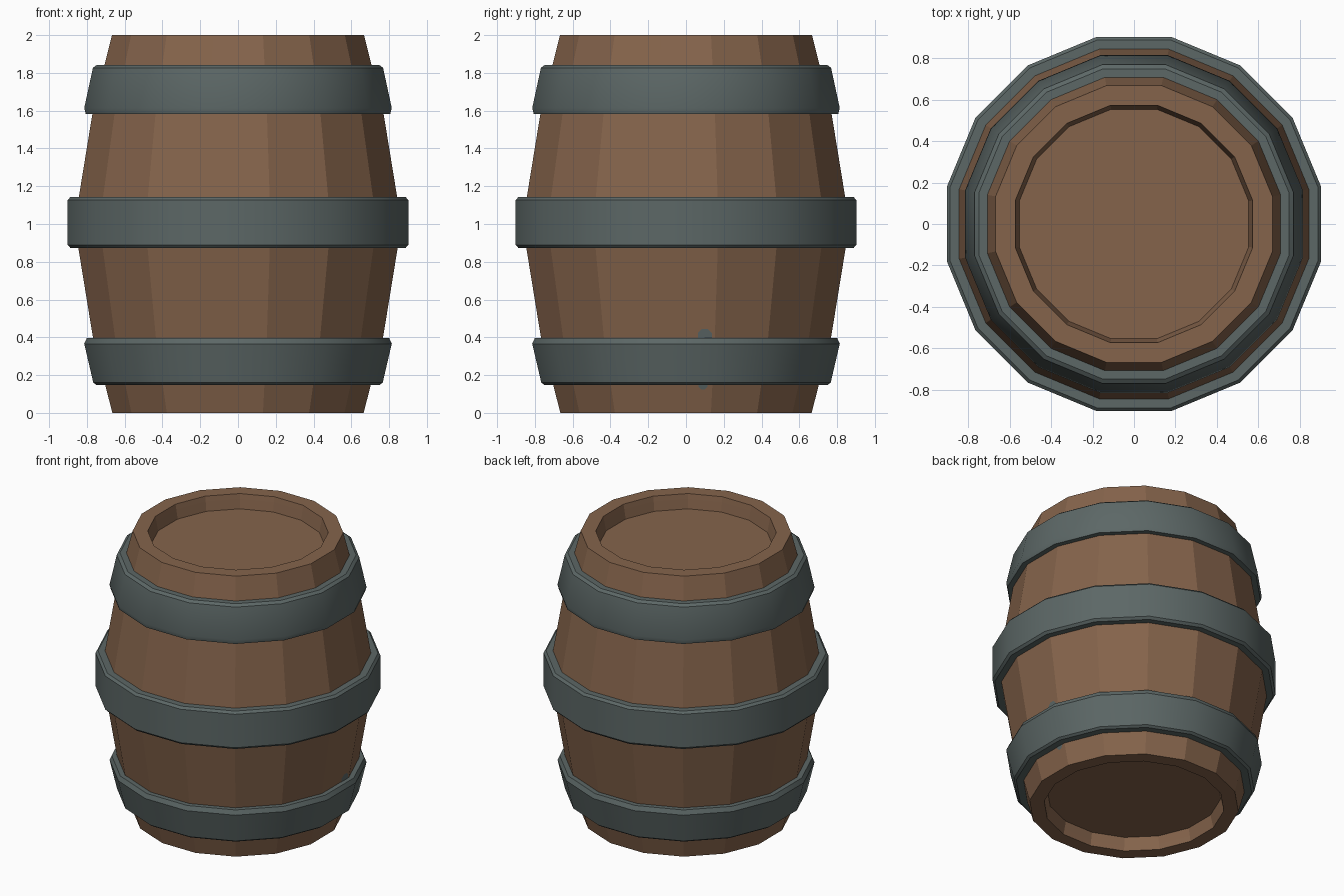
import bpy, bmesh, math

if "Cube" in bpy.data.objects:
    bpy.data.objects.remove(bpy.data.objects["Cube"], do_unlink=True)

SIDES = 16


def make_material(name, rgb):
    mat = bpy.data.materials.new(name)
    mat.use_nodes = True
    colour = (*rgb, 1.0)
    mat.diffuse_color = colour
    mat.node_tree.nodes["Principled BSDF"].inputs["Base Color"].default_value = colour
    return mat


wood = make_material("brown wood", (0.235, 0.127, 0.071))
iron = make_material("grey iron", (0.107, 0.136, 0.133))


def finish(name, bm, mat):
    bmesh.ops.recalc_face_normals(bm, faces=bm.faces)
    mesh = bpy.data.meshes.new(name)
    bm.to_mesh(mesh)
    bm.free()
    mesh.materials.append(mat)
    obj = bpy.data.objects.new(name, mesh)
    bpy.context.collection.objects.link(obj)
    return obj


def lathe(name, profile, mat, closed=False):
    """Sweep (flat radius, height) points round z; an open profile gets end caps."""
    bm = bmesh.new()
    rings = []
    for radius, z in profile:
        r = radius / math.cos(math.pi / SIDES)
        angles = [2 * math.pi * (i + 0.5) / SIDES for i in range(SIDES)]
        rings.append([bm.verts.new((r * math.cos(a), r * math.sin(a), z)) for a in angles])
    pairs = list(zip(rings, rings[1:]))
    if closed:
        pairs.append((rings[-1], rings[0]))
    else:
        bm.faces.new(rings[0])
        bm.faces.new(rings[-1])
    for low, high in pairs:
        for i in range(SIDES):
            j = (i + 1) % SIDES
            bm.faces.new((low[i], low[j], high[j], high[i]))
    return finish(name, bm, mat)


# Staved body with a recessed lid and base
lathe("barrel_body", [
    (0.553, 0.09), (0.565, 0.035), (0.572, 0),
    (0.665, 0), (0.768, 0.4), (0.866, 1), (0.768, 1.6), (0.667, 2),
    (0.572, 2), (0.565, 1.965), (0.553, 1.9)], wood)

# Iron hoops with bevelled edges
hoops = {
    "top_hoop": [(0.69, 1.842), (0.748, 1.842), (0.768, 1.827),
                 (0.814, 1.614), (0.806, 1.583), (0.75, 1.583)],
    "middle_hoop": [(0.83, 1.143), (0.887, 1.143), (0.902, 1.127),
                    (0.902, 0.889), (0.887, 0.873), (0.83, 0.873)],
    "bottom_hoop": [(0.75, 0.397), (0.8, 0.397), (0.814, 0.366),
                    (0.766, 0.16), (0.75, 0.148), (0.69, 0.148)],
}
for name, profile in hoops.items():
    hoop = lathe(name, profile, iron, closed=True)
    bpy.ops.object.select_all(action="DESELECT")
    hoop.select_set(True)
    bpy.context.view_layer.objects.active = hoop
    bpy.ops.object.shade_smooth_by_angle(angle=math.radians(28))


# Small grey marks lying on the left stave, beside the bottom hoop
def stave_mark(name, y, z, radius, x, slope):
    bm = bmesh.new()
    ring = []
    for i in range(8):
        a = 2 * math.pi * (i + 0.5) / 8
        dz = radius * math.sin(a)
        ring.append(bm.verts.new((x + slope * dz + 0.002, y + radius * math.cos(a), z + dz)))
    bm.faces.new(ring)
    finish(name, bm, iron)


stave_mark("upper_mark", 0.1, 0.408, 0.04, 0.7693, 0.163)
stave_mark("lower_mark", 0.09, 0.148, 0.026, 0.7031, 0.2575)
